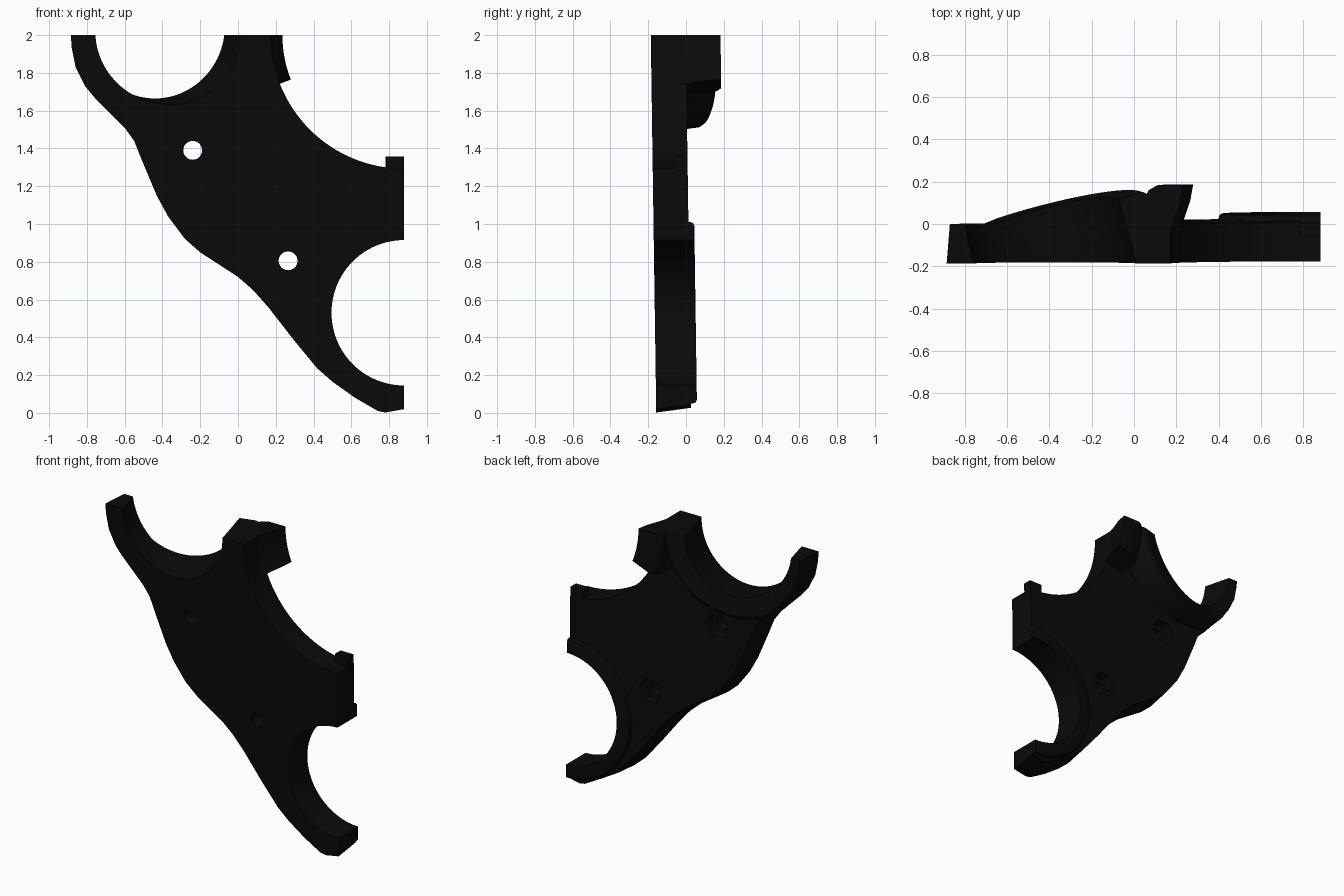
import bpy, bmesh
from math import cos, sin, pi, radians
from mathutils import Vector

if "Cube" in bpy.data.objects:
    bpy.data.objects.remove(bpy.data.objects["Cube"], do_unlink=True)

black = bpy.data.materials.new("matte_black")
black.use_nodes = True
black.diffuse_color = (0.003, 0.003, 0.003, 1)
black.node_tree.nodes["Principled BSDF"].inputs["Base Color"].default_value = black.diffuse_color

FRONT, BACK = -0.172, 0.013
Y = Vector((0, 1, 0))


def make(name, bm):
    bmesh.ops.recalc_face_normals(bm, faces=bm.faces)
    mesh = bpy.data.meshes.new(name)
    bm.to_mesh(mesh)
    bm.free()
    ob = bpy.data.objects.new(name, mesh)
    bpy.context.collection.objects.link(ob)
    ob.hide_render = True
    return ob


def loft(name, rings, closed_caps=True):
    """Skin a row of equal-length point loops and cap both ends."""
    bm = bmesh.new()
    loops = [[bm.verts.new(p) for p in ring] for ring in rings]
    n = len(loops[0])
    for a, b in zip(loops, loops[1:]):
        for i in range(n):
            j = (i + 1) % n
            bm.faces.new((a[i], a[j], b[j], b[i]))
    bm.faces.new(loops[0])
    bm.faces.new(loops[-1])
    return make(name, bm)


def rod(name, top, axis, profile, sides=96):
    """Turned solid; profile is (radius, distance along axis from top)."""
    q = Y.rotation_difference(axis.normalized())
    rings = [[top + q @ Vector((r * cos(2 * pi * i / sides), d, r * sin(2 * pi * i / sides)))
              for i in range(sides)] for r, d in profile]
    return loft(name, rings)


def prism(name, front, back, y0, y1):
    return loft(name, [[(x, y0, z) for x, z in front], [(x, y1, z) for x, z in back]])


def boolean(ob, *steps):
    for op, cutter in steps:
        m = ob.modifiers.new(op, "BOOLEAN")
        m.operation, m.object, m.solver = op, cutter, "EXACT"
    bpy.context.view_layer.update()
    mesh = bpy.data.meshes.new_from_object(ob.evaluated_get(bpy.context.evaluated_depsgraph_get()))
    ob.modifiers.clear()
    ob.data = mesh


# Outline of the plate: free edge, then the straight sides
edge = [(-.885, 2), (-.88, 1.93), (-.86, 1.83), (-.81, 1.73), (-.76, 1.67), (-.6, 1.51),
        (-.55, 1.44), (-.51, 1.34), (-.43, 1.15), (-.37, 1.04), (-.28, .92), (-.2, .85),
        (-.1, .785), (0, .72), (.08, .65), (.16, .56), (.3, .38), (.42, .235), (.5, .165),
        (.62, .08), (.74, .01), (.78, .002), (.88, .02)]
corner = [(.88, 2)]


def drafted(dx, dz):
    return [(min(x + dx, .88), min(z + dz, 2)) for x, z in edge] + corner


# Cutters
tilt = Vector((-.268, 1, .13))
bay_centre = Vector((-.445, .1, 2.04))
upper_bay = rod("upper_bay", bay_centre, tilt, [(.37, -.6), (.37, .4)])
lower_bay = rod("lower_bay", Vector((.88, 0, .53)), Y, [(.385, -.5), (.385, .5)])
side_bay = rod("side_bay", Vector((.88, 0, 2)), Y, [(.707, -.5), (.707, .5)], 128)
clip = prism("clip", drafted(.01, .015), drafted(.01, .015), -.16, .5)
cutters = [upper_bay, lower_bay, side_bay, clip]

# Plate with bays, screw holes and nut pockets
plate = prism("plate", drafted(0, 0), drafted(.015, .025), FRONT, BACK)
steps = [("DIFFERENCE", c) for c in (upper_bay, lower_bay, side_bay)]
for x, z in ((-.24, 1.39), (.265, .805)):
    hole = rod("hole", Vector((x, 0, z)), Y, [(.05, -.5), (.05, .5)], 32)
    pocket = rod("pocket", Vector((x, BACK, z)), Y, [(.085, -.07), (.085, .3)], 6)
    cutters += [hole, pocket]
    steps += [("DIFFERENCE", hole), ("DIFFERENCE", pocket)]
boolean(plate, *steps)

# Tilted collar around the upper bay
collar = rod("upper_collar", Vector((-.445, .03, 2.04)), tilt,
             [(.53, -.3), (.53, -.03), (.52, -.012), (.5, 0)])
boolean(collar, ("INTERSECT", clip), ("DIFFERENCE", upper_bay))

# Low rim around the lower bay
rim = rod("lower_rim", Vector((.88, .044, .53)), Y, [(.48, -.12), (.48, -.02), (.474, -.006), (.46, 0)])
boolean(rim, ("INTERSECT", clip), ("DIFFERENCE", lower_bay))

# Flared lug beside the collar, swept about the side bay's centre
section = [(.645, .197), (.66, .12), (.693, .03), (.707, -.02), (.83, -.1), (.83, .14), (.81, .175), (.77, .197)]
angles = [radians(180 + 21.4 * i / 8) for i in range(9)]
lug = loft("upper_lug", [[(.88 + r * cos(a), y, 2 + r * sin(a)) for r, y in section] for a in angles])
boolean(lug, ("DIFFERENCE", upper_bay))

# Small square stop at the right end
stop = prism("side_stop", *[[(.782, 1.25), (.88, 1.25), (.88, 1.357), (.782, 1.357)]] * 2, -.05, BACK - .004)

for c in cutters:
    bpy.data.objects.remove(c, do_unlink=True)

# Slight lean, material and shading
for ob in (plate, collar, rim, lug, stop):
    ob.hide_render = False
    for v in ob.data.vertices:
        v.co.y -= .0145 * (v.co.z - 1)
    ob.data.materials.clear()
    ob.data.materials.append(black)
    bpy.ops.object.select_all(action="DESELECT")
    ob.select_set(True)
    bpy.context.view_layer.objects.active = ob
    bpy.ops.object.shade_smooth_by_angle(angle=radians(30))
